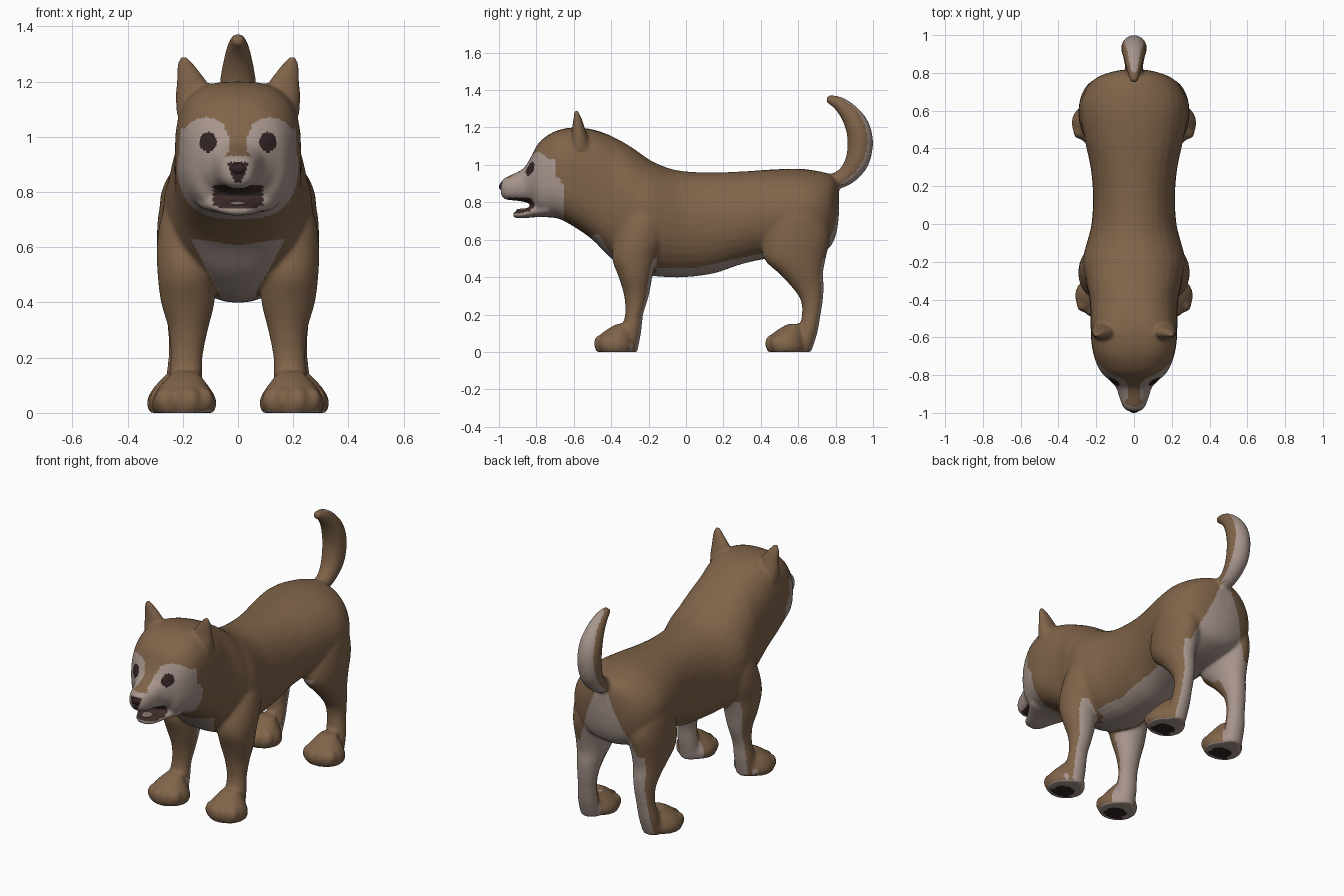
import bpy, bmesh, math
from mathutils import Vector

if "Cube" in bpy.data.objects:
    bpy.data.objects.remove(bpy.data.objects["Cube"])


def material(name, rgb):
    m = bpy.data.materials.new(name)
    m.diffuse_color = (*rgb, 1)
    m.use_nodes = True
    m.node_tree.nodes["Principled BSDF"].inputs["Base Color"].default_value = m.diffuse_color
    return m


BROWN, CREAM, DARK, MOUTH = range(4)
mats = [material("brown_fur", (0.215, 0.126, 0.067)),
        material("cream_fur", (0.385, 0.30, 0.265)),
        material("dark_skin", (0.032, 0.017, 0.018)),
        material("mouth_lining", (0.045, 0.024, 0.022))]
tongue_mat = material("tongue", (0.22, 0.165, 0.15))


def dense(rows, k=4):
    """Catmull-Rom interpolation of the rows of a section table."""
    out = []
    for i in range(len(rows) - 1):
        a, b, c, d = (rows[max(i - 1, 0)], rows[i], rows[i + 1],
                      rows[min(i + 2, len(rows) - 1)])
        for j in range(k):
            t = j / k
            out.append([0.5 * (2 * q + (r - p) * t + (2 * p - 5 * q + 4 * r - s) * t * t
                               + (3 * q - p - 3 * r + s) * t ** 3)
                        for p, q, r, s in zip(a, b, c, d)])
    return out + [list(rows[-1])]


def loft(bm, sections, n=32):
    """Closed skin over sections (centre, half axis u, half axis v, roundness exponent)."""
    rings = []
    for c, u, v, e in sections:
        ring = []
        for i in range(n):
            a = 2 * math.pi * i / n
            ca, sa = math.cos(a), math.sin(a)
            ring.append(bm.verts.new(c + u * math.copysign(abs(ca) ** (2 / e), ca)
                                     + v * math.copysign(abs(sa) ** (2 / e), sa)))
        rings.append(ring)
    for a, b in zip(rings, rings[1:]):
        for i in range(n):
            bm.faces.new((a[i], a[(i + 1) % n], b[(i + 1) % n], b[i]))
    bm.faces.new(rings[0][::-1])
    bm.faces.new(rings[-1])


def along_y(bm, rows):
    """Rows: y, top z, bottom z, half width, exponent."""
    loft(bm, [(Vector((0, y, (t + b) / 2)), Vector((w, 0, 0)), Vector((0, 0, (t - b) / 2)), e)
              for y, t, b, w, e in dense(rows)])


def along_z(bm, rows, side):
    """Rows: z, x, y, x radius, y radius."""
    loft(bm, [(Vector((x * side, y, z)), Vector((rx, 0, 0)), Vector((0, ry, 0)), 2)
              for z, x, y, rx, ry in dense(rows)])


def ball(bm, centre, radii):
    res = bmesh.ops.create_uvsphere(bm, u_segments=24, v_segments=14, radius=1)
    for v in res["verts"]:
        v.co = Vector(c + r * q for c, r, q in zip(centre, radii, v.co))


bm = bmesh.new()

# head and neck
along_y(bm, [(-.99, .91, .838, .035, 2.3), (-.965, .933, .815, .06, 2.4),
             (-.9, .962, .808, .083, 2.4), (-.86, .992, .80, .098, 2.4),
             (-.82, 1.06, .785, .138, 2.4), (-.79, 1.115, .73, .170, 2.5),
             (-.74, 1.158, .72, .198, 2.6), (-.68, 1.187, .712, .217, 2.8),
             (-.6, 1.2, .67, .228, 2.9), (-.5, 1.19, .60, .23, 2.8),
             (-.4, 1.155, .50, .235, 2.4), (-.3, 1.10, .44, .255, 2.2),
             (-.2, 1.03, .41, .265, 2.1)])
# torso
along_y(bm, [(-.42, 1.10, .54, .19, 2), (-.3, 1.09, .44, .25, 2), (-.2, 1.03, .41, .272, 2.1),
             (-.1, .985, .40, .25, 2.1), (0, .965, .40, .225, 2.1), (.15, .96, .42, .217, 2.1),
             (.3, .965, .47, .23, 2.1), (.45, .975, .50, .262, 2.1), (.6, .98, .50, .285, 2.1),
             (.7, .968, .52, .262, 2.1), (.77, .95, .56, .205, 2.1), (.805, .92, .64, .12, 2),
             (.818, .87, .74, .045, 2)])
# lower jaw
along_y(bm, [(-.925, .748, .720, .035, 2.3), (-.90, .755, .715, .062, 2.3),
             (-.86, .766, .715, .08, 2.3), (-.81, .786, .72, .11, 2.3),
             (-.74, .80, .722, .15, 2.3)])

# tail, swept along an upward curl: y, z, radius
tail = dense([(.73, .90, .045), (.79, .91, .045), (.86, .945, .052), (.915, 1.02, .064),
              (.932, 1.12, .068), (.914, 1.21, .064), (.866, 1.285, .050),
              (.81, 1.333, .036), (.752, 1.355, .020)])
sections = []
for i, (y, z, r) in enumerate(tail):
    a, b = tail[max(i - 1, 0)], tail[min(i + 1, len(tail) - 1)]
    d = Vector((0, b[0] - a[0], b[1] - a[1])).normalized()
    sections.append((Vector((0, y, z)), Vector((r, 0, 0)), Vector((0, -d.z, d.y)) * r, 2))
loft(bm, sections)

for s in (1, -1):
    # ears
    along_z(bm, [(1.08, .165, -.565, .058, .055), (1.15, .168, -.57, .058, .044),
                 (1.20, .168, -.575, .055, .034), (1.25, .186, -.58, .036, .022),
                 (1.275, .193, -.585, .024, .015), (1.292, .198, -.587, .012, .010)], s)
    # front legs
    along_z(bm, [(.82, .15, -.21, .06, .06), (.72, .175, -.225, .10, .11),
                 (.60, .186, -.25, .108, .13), (.50, .186, -.275, .105, .12),
                 (.40, .182, -.27, .097, .09), (.30, .18, -.265, .071, .066),
                 (.20, .186, -.277, .058, .048), (.11, .19, -.295, .062, .056),
                 (0, .19, -.315, .06, .055)], s)
    # hind legs
    along_z(bm, [(.88, .14, .58, .08, .08), (.75, .172, .60, .11, .14),
                 (.62, .182, .592, .112, .178), (.50, .188, .582, .10, .165),
                 (.42, .19, .615, .085, .118), (.35, .19, .65, .07, .087),
                 (.28, .192, .672, .06, .06), (.20, .197, .67, .055, .050),
                 (.10, .205, .65, .06, .052), (0, .21, .615, .06, .055)], s)
    # paws with four soft toes each
    for px, py in ((.195, -.38), (.213, .535)):
        along_z(bm, [(0, px, py, .108, .10), (.03, px, py, .117, .108),
                     (.06, px, py, .112, .102), (.095, px, py + .01, .09, .085),
                     (.125, px - .003, py + .025, .065, .06),
                     (.15, px - .005, py + .05, .045, .04)], s)
        for dx, dy in ((-.075, -.05), (-.027, -.078), (.027, -.078), (.075, -.05)):
            ball(bm, (s * (px + dx), py + dy, .046), (.033, .035, .046))

bmesh.ops.recalc_face_normals(bm, faces=bm.faces)
shell = bpy.data.meshes.new("dog_shell")
bm.to_mesh(shell)
bm.free()

# fuse all parts into one smooth skin
source = bpy.data.objects.new("dog_shell", shell)
bpy.context.collection.objects.link(source)
mod = source.modifiers.new("fuse", 'REMESH')
mod.mode, mod.voxel_size = 'VOXEL', .009
mod = source.modifiers.new("soften", 'SMOOTH')
mod.factor, mod.iterations = .5, 11
graph = bpy.context.evaluated_depsgraph_get()
skin = bpy.data.meshes.new_from_object(source.evaluated_get(graph))
bpy.data.objects.remove(source)
skin.name = "dog_body"
body = bpy.data.objects.new("dog_body", skin)
bpy.context.collection.objects.link(body)
skin.materials.clear()
for m in mats:
    skin.materials.append(m)


def inside(x, y, cx, cy, rx, ry):
    return ((x - cx) / rx) ** 2 + ((y - cy) / ry) ** 2 < 1


def coat(p, n):
    """Colour of the coat at a point with a given normal."""
    x, y, z = abs(p.x), p.y, p.z
    inward = -n.x * (1 if p.x > 0 else -1)
    # soles and pads
    if z < .02 and n.z < -.6:
        pad = any(inside(x, y, px, py, .062, .045) or inside(x, y, px, py - .04, .068, .028)
                  for px, py in ((.195, -.385), (.213, .53)))
        return DARK if pad else CREAM
    # nose tip, wide above and narrow below
    if y < -.955 and .835 < z < .908 and x < .012 + (z - .835) * .4:
        return DARK
    # face mask, eyes and mouth
    if y < -.65 and z > .68:
        if y < -.7 and inside(x, z, .108, .98, .030, .036):
            return DARK
        if -.95 < y < -.77 and .735 < z < .825 and x < .09:
            if (z < .80 and n.z > .4) or (z > .77 and n.z < -.6) or \
               (.75 < z < .81 and n.y < -.4 and y > -.88):
                return MOUTH
        if z > .93 and x < .035 + max(0, z - 1.0) * .4 and y > -.9:
            return BROWN
        cheek = z < .93 and y < -.655 - max(0, z - .89) * .6
        side = x > .1 and y < -.70 and z < 1.03
        return CREAM if cheek or side or inside(x, z, .115, .985, .09, .085) else BROWN
    # chest bib
    if y < -.2 and .38 < z < .607 + x * .14 and x < .06 + max(0, z - .42) * .53 and n.y < .2:
        return CREAM
    # outer side of the tail
    if y > .8 and z > .9 and math.hypot(y - .72, z - 1.13) > .25:
        return CREAM
    # rump
    if y > .66 and .45 < z < .9 and x < .03 + (.9 - z) * .42 and n.y > .2:
        return CREAM
    # belly
    if -.2 < y < .42 and z < .45 + max(0, y - .05) * .22 and z > .37 and (y > -.16 or x < .09):
        return CREAM
    if y >= .42 and x < .12 and .4 < z < .62 and n.z < 0:
        return CREAM
    # rear sides of the legs
    heel = y > .62 or -.32 < y < 0
    if z < .5 and (z > .14 or heel) and .45 * inward + .89 * n.y > .42:
        return CREAM
    return BROWN


for f in skin.polygons:
    f.material_index = coat(f.center, f.normal)
    f.use_smooth = True

# nose and tongue
for name, centre, radii, mat in (
        ("nose", (0, -.972, .884), (.034, .028, .024), mats[DARK]),
        ("tongue", (0, -.865, .757), (.032, .045, .010), tongue_mat)):
    b = bmesh.new()
    ball(b, centre, radii)
    me = bpy.data.meshes.new(name)
    b.to_mesh(me)
    b.free()
    me.materials.append(mat)
    for f in me.polygons:
        f.use_smooth = True
    bpy.context.collection.objects.link(bpy.data.objects.new(name, me))
